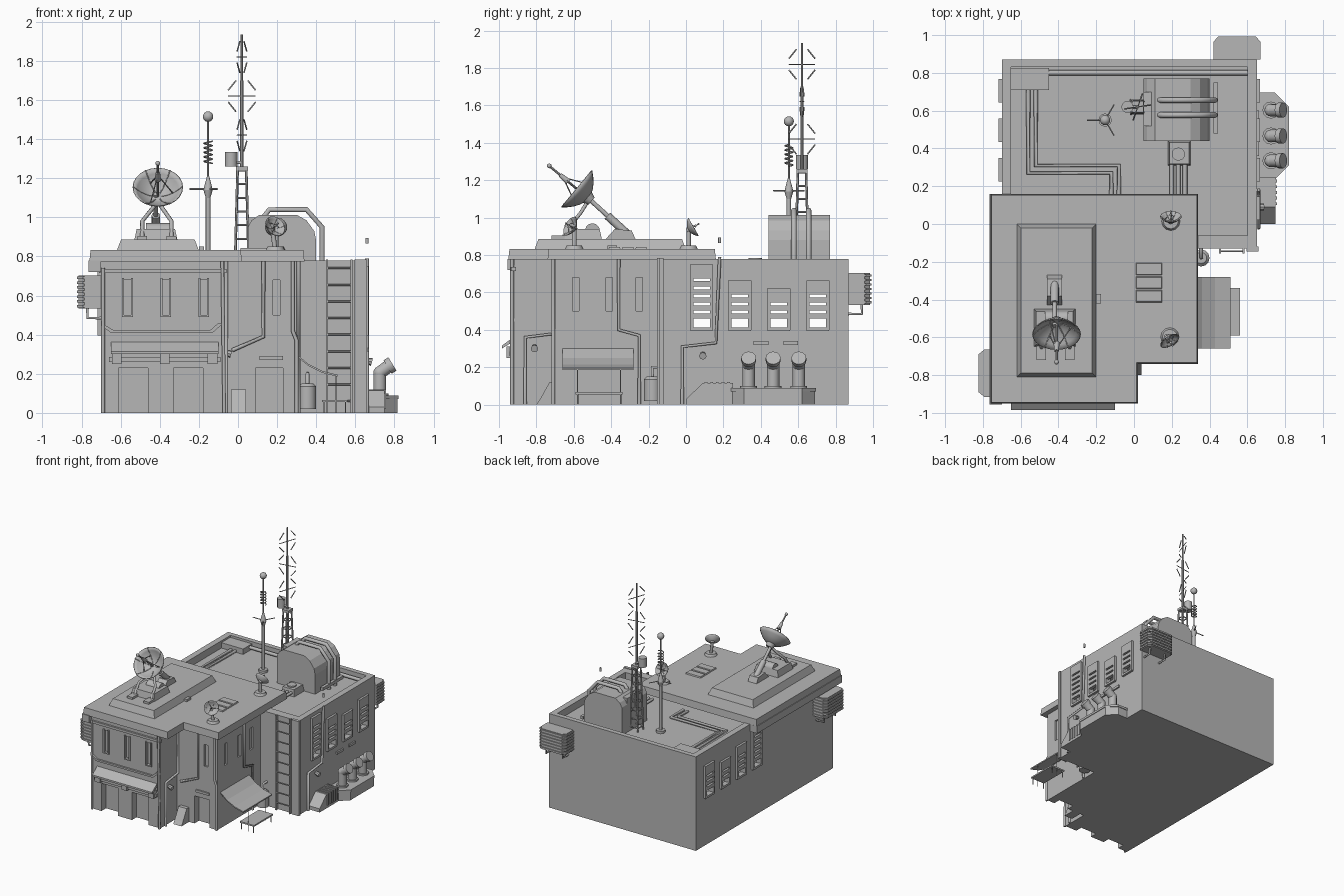
import bpy, bmesh
from math import sin, cos, pi, radians
from mathutils import Vector, Matrix

if "Cube" in bpy.data.objects:
    bpy.data.objects.remove(bpy.data.objects["Cube"])


def finish(name, bm, smooth=False):
    bmesh.ops.recalc_face_normals(bm, faces=bm.faces)
    me = bpy.data.meshes.new(name)
    bm.to_mesh(me)
    bm.free()
    if smooth:
        me.shade_smooth()
        me.set_sharp_from_angle(angle=radians(40))
    o = bpy.data.objects.new(name, me)
    bpy.context.collection.objects.link(o)
    return o


def prism(name, pts, axis, lo, hi, taper=0):
    """Extrude a 2D profile along an axis; taper pulls the far end inwards."""
    place = {'x': lambda a, b, c: (c, a, b), 'y': lambda a, b, c: (a, c, b), 'z': lambda a, b, c: (a, b, c)}[axis]
    bm = bmesh.new()
    mx = sum(p[0] for p in pts) / len(pts)
    my = sum(p[1] for p in pts) / len(pts)
    inset = lambda v, m: v - taper * (1 if v > m else -1)
    a = [bm.verts.new(place(p[0], p[1], lo)) for p in pts]
    b = [bm.verts.new(place(inset(p[0], mx), inset(p[1], my), hi)) for p in pts]
    bm.faces.new(a)
    bm.faces.new(b)
    for i in range(len(pts)):
        j = (i + 1) % len(pts)
        bm.faces.new((a[i], a[j], b[j], b[i]))
    return finish(name, bm)


def box(name, x0, x1, y0, y1, z0, z1, taper=0):
    return prism(name, [(x0, y0), (x1, y0), (x1, y1), (x0, y1)], 'z', z0, z1, taper)


def cyl(name, p0, p1, r0, r1=None, n=12):
    p0, p1 = Vector(p0), Vector(p1)
    d = p1 - p0
    bm = bmesh.new()
    m = Matrix.Translation((p0 + p1) / 2) @ d.to_track_quat('Z', 'Y').to_matrix().to_4x4()
    bmesh.ops.create_cone(bm, cap_ends=True, segments=n, radius1=r0, radius2=r0 if r1 is None else r1,
                          depth=d.length, matrix=m)
    return finish(name, bm, True)


def ball(name, c, r):
    bm = bmesh.new()
    bmesh.ops.create_uvsphere(bm, u_segments=14, v_segments=8, radius=r, matrix=Matrix.Translation(c))
    return finish(name, bm, True)


def tube(name, pts, r):
    cu = bpy.data.curves.new(name, 'CURVE')
    cu.dimensions = '3D'
    cu.bevel_depth, cu.bevel_resolution, cu.use_fill_caps = r, 1, True
    s = cu.splines.new('POLY')
    s.points.add(len(pts) - 1)
    for p, q in zip(s.points, pts):
        p.co = (*q, 1)
    o = bpy.data.objects.new(name, cu)
    bpy.context.collection.objects.link(o)
    return o


def cut(o, *dims):
    for d in dims:
        c = box('cutter', *d)
        m = o.modifiers.new('cut', 'BOOLEAN')
        m.operation, m.solver, m.object = 'DIFFERENCE', 'EXACT', c
        bpy.context.view_layer.objects.active = o
        bpy.ops.object.modifier_apply(modifier=m.name)
        bpy.data.objects.remove(c)


def dish(name, centre, aim, R, depth, feed):
    """Bowl with its rim at centre, inner ribs and a feed on three struts."""
    rot = Vector(aim).to_track_quat('Z', 'Y').to_matrix().to_4x4()
    M = Matrix.Translation(centre) @ rot
    bm = bmesh.new()
    n, rings = 24, []
    for t in (0.15, 0.4, 0.65, 0.85, 1):
        rings.append([bm.verts.new(M @ Vector((R*t*cos(2*pi*i/n), R*t*sin(2*pi*i/n), depth*(t*t - 1)))) for i in range(n)])
    bm.faces.new(rings[0])
    for a, b in zip(rings, rings[1:]):
        for i in range(n):
            bm.faces.new((a[i], a[(i+1) % n], b[(i+1) % n], b[i]))
    o = finish(name, bm, True)
    s = o.modifiers.new('thickness', 'SOLIDIFY')
    s.thickness, s.offset = R * 0.04, 0
    for k in range(6):
        c, q = cos(k*pi/3), sin(k*pi/3)
        tube(name + '_rib', [M @ Vector((R*t*c, R*t*q, depth*(t*t - 1) + .003)) for t in (.1, .4, .7, 1)], R*.02)
        if k % 2 == 0:
            tube(name + '_strut', [M @ Vector((R*.6*c, R*.6*q, -depth*.6)), M @ Vector((0, 0, feed*.5))], R*.025)
    cyl(name + '_feed', M @ Vector((0, 0, -depth)), M @ Vector((0, 0, feed)), R*.05, n=8)
    cyl(name + '_feed_horn', M @ Vector((0, 0, feed*.3)), M @ Vector((0, 0, feed*.6)), R*.13, R*.09)
    ball(name + '_feed_tip', M @ Vector((0, 0, feed)), R*.1)
    cyl(name + '_hub', M @ Vector((0, 0, -depth*1.3)), M @ Vector((0, 0, -depth*.9)), R*.2, R*.3)


# rear block: hollow, with a sunken roof and louvred windows right through
rear = box('rear_block', -.70, .65, -.13, .87, 0, .78)
wins = [(.083, .75), (.287, .665), (.496, .62), (.705, .665)]
cut(rear, (-.65, .60, -.06, .83, .72, 1), (-.67, .62, -.10, .84, .03, .69),
    *[(-1, 1, y - .045, y + .045, .41, min(t - .06, .68)) for y, t in wins])
for s, wx in ((1, .65), (-1, -.70)):
    for y, t in wins:
        xs = sorted((wx - s*.01, wx + s*.018))
        for e in (-.053, .053):
            box('window_jamb', *xs, y + e - .009, y + e + .009, .40, t)
        box('window_header', *xs, y - .06, y + .06, t - .06, t)
        box('window_sill', *xs, y - .06, y + .06, .395, .412)
        z = .46
        while z < t - .07:
            box('window_slat', *xs, y - .05, y + .05, z, z + .028)
            z += .043

# front block with door and slit window recesses
foot = [(-.70, -.12), (-.70, -.92), (-.07, -.92), (-.07, -.70), (.30, -.70), (.30, -.12)]
front = prism('front_block', foot, 'z', 0, .775)
slits = [(x - .022, x + .022, -1, -.905, .50, .68) for x in (-.565, -.37, -.175)]
side_slits = [(.285, .4, y - .018, y + .018, .50, .68) for y in (-.59, -.41, -.25)]
doors = [(-.61, -.46, -1, -.86, -.1, .23), (-.33, -.18, -1, -.86, -.1, .23), (.09, .23, -.8, -.64, -.1, .23)]
cut(front, *slits, *side_slits, (.18, .215, -.8, -.685, .50, .68), *doors)
for a, b, _, _, z0, z1 in slits:
    for x in (a, b):
        box('slit_frame', x - .005, x + .005, -.93, -.91, z0 - .01, z1 + .01)
    box('slit_frame_sill', a, b, -.93, -.91, z0 - .01, z0)
prism('facade_band', [(-.70, .47), (-.69, .455), (-.64, .425), (-.14, .425), (-.10, .46), (-.07, .46),
                      (-.07, .445), (-.09, .445), (-.13, .41), (-.65, .41), (-.70, .445)], 'y', -.935, -.91)
box('facade_cornice', -.71, -.06, -.935, -.91, .715, .735)

# roof slab, raised platform and hatch
prism('roof_slab', [(-.76, .16), (-.76, -.95), (.02, -.95), (.02, -.74), (.34, -.74), (.34, .16)], 'z', .775, .832, .006)
box('slab_lip', -.765, -.70, -.955, .16, .72, .78)
box('roof_platform', -.62, -.20, -.81, 0, .83, .887, .022)
for i in range(3):
    box('roof_hatch', .01, .15, -.415 + i*.072, -.35 + i*.072, .83, .842, .004)
box('platform_latch', -.20, -.175, -.42, -.37, .83, .85)

# large dish and its mount
dish('large_dish', (-.41, -.585, 1.155), (0, -.77, .64), .127, .08, .19)
box('dish_base', -.53, -.31, -.65, -.45, .885, .94, .012)
cyl('dish_motor', (-.47, -.5, .93), (-.35, -.5, .93), .04)
cyl('dish_arm_lower', (-.42, -.31, .91), (-.42, -.42, 1.01), .022)
cyl('dish_arm', (-.42, -.31, .91), (-.42, -.54, 1.12), .012)
prism('dish_arm_foot', [(-.43, .885), (-.27, .885), (-.29, .93), (-.38, .94)], 'x', -.46, -.38)
for x in (-.49, -.34):
    box('dish_foot', x - .025, x + .025, -.72, -.58, .885, .905)
    tube('dish_leg', [(x, -.66, .89), (x, -.60, .98), (x*.5 - .205, -.56, 1.03), (-.41, -.53, 1.08)], .011)

# small roof dishes
for c, aim in (((.19, -.62, .955), (.45, -.75, .45)), ((.195, .04, .95), (0, .86, .5))):
    dish('small_dish', c, aim, .056, .032, .03)
    back = Vector(c) - Vector(aim) * .03
    cyl('small_dish_post', (c[0], back.y, .83), back, .012)
    cyl('small_dish_base', (c[0], back.y, .83), (c[0], back.y, .85), .05, .04)

# coil antenna
ax, ay = -.153, .55
cyl('coil_antenna_pole', (ax, ay, .72), (ax, ay, 1.13), .012)
cyl('coil_antenna_base', (ax, ay, .72), (ax, ay, .74), .035)
cyl('coil_antenna_lower_cone', (ax, ay, 1.10), (ax, ay, 1.14), .012, .024)
cyl('coil_antenna_cone', (ax, ay, 1.14), (ax, ay, 1.21), .024, .006)
cyl('coil_antenna_rod', (ax, ay, 1.2), (ax, ay, 1.5), .005, n=6)
tube('antenna_coil', [(ax + .021*cos(t*pi/5), ay + .021*sin(t*pi/5), 1.275 + t*.0023) for t in range(51)], .004)
ball('coil_antenna_ball', (ax, ay, 1.515), .027)
for k in range(3):
    a = radians(60 + 120*k)
    cyl('antenna_spoke', (ax, ay, 1.145), (ax + .095*cos(a), ay + .095*sin(a), 1.145), .004, n=6)

# lattice mast with crossed aerial elements
mx, my = .02, .62
corners = [(-1, -1), (1, -1), (1, 1), (-1, 1)]
for i, (a, b) in enumerate(corners):
    c, d = corners[(i + 1) % 4]
    cyl('mast_leg', (mx + a*.036, my + b*.036, .72), (mx + a*.022, my + b*.022, 1.25), .007, n=6)
    for k in range(8):
        w, z = .036 - .014*k/7.5, .75 + k*.07
        cyl('mast_rung', (mx + a*w, my + b*w, z), (mx + c*w, my + d*w, z), .005, n=6)
box('mast_cap', mx - .03, mx + .03, my - .03, my + .03, 1.24, 1.26)
cyl('mast_pole', (mx, my, 1.24), (mx, my, 1.70), .009, n=8)
cyl('mast_tip', (mx, my, 1.70), (mx, my, 1.935), .006, n=8)
cyl('mast_box', (-.035, my, 1.26), (-.035, my, 1.335), .032)
cyl('mast_box_bracket', (-.035, my, 1.28), (mx, my, 1.28), .008)
for z, ux, uy in ((1.82, .35, 1), (1.62, 1, .15), (1.42, .35, 1)):
    for s in (-1, 1):
        P = lambda r, h: (mx + s*ux*r, my + s*uy*r, z + h)
        tube('aerial_arm', [P(0, 0), P(.07, 0)], .003)
        for v in (-1, 1):
            tube('aerial_chevron', [P(.03, v*.08), P(.07, v*.03)], .004)

# roof plant housing with pipes and duct
prism('plant_housing', [(.05, .72), (.05, .95), (.07, .985), (.11, 1.013), (.30, 1.013), (.35, .985), (.39, .93), (.40, .88),
                        (.40, .72)], 'y', .44, .77)
box('plant_side_box', .05, .17, .52, .70, .72, 1.0)
for y in (.577, .656):
    tube('plant_pipe', [(.13, y, 1.0), (.16, y, 1.04), (.35, y, 1.04), (.43, y, .95), (.43, y, .72)], .015)
box('plant_pipe_rack', .42, .445, .48, .75, .745, .77)
box('plant_duct', .18, .30, .31, .44, .72, .775, .008)
cyl('plant_duct_cap', (.235, .37, .775), (.235, .37, .785), .035)
for x in (.20, .235, .27):
    tube('plant_feed_pipe', [(x, .15, .745), (x, .33, .745)], .012)
box('roof_corner_box', -.65, -.45, .71, .825, .72, .765)
for d in (0, .04):
    tube('roof_floor_pipe', [(-.56 + d, .72, .73), (-.56 + d, .27 + d, .73), (-.12 + d, .27 + d, .73), (-.12 + d, .15, .73)], .012)
tube('roof_back_pipe', [(-.45, .80, .745), (.60, .80, .745)], .014)

# finned wall units on the left and back walls
for loc, ang in (((-.70, -.79, .615), pi/2), ((.545, .87, .615), 0)):
    M = Matrix.Translation(loc) @ Matrix.Rotation(ang, 4, 'Z')
    shape = lambda w, d: [(-w, 0), (w, 0), (w, d - .03), (w - .025, d), (-w + .025, d), (-w, d - .03)]
    parts = [prism('wall_unit', shape(.118, .115), 'z', -.082, .088)]
    parts += [prism('wall_unit_fin', shape(.125, .123), 'z', z*.024 - .075, z*.024 - .062) for z in range(7)]
    parts += [tube('wall_unit_pipe', [(x, .07, -.08), (x, .07, -.13), (x, 0, -.13)], .008) for x in (-.07, .08)]
    for o in parts:
        o.matrix_world = M

# front awning and side awning with counter
prism('front_awning', [(-.91, .37), (-.985, .315), (-.985, .30), (-.91, .345)], 'x', -.65, -.10)
box('front_awning_rail', -.66, -.09, -.945, -.915, .26, .285)
for x in (-.62, -.375, -.13):
    box('front_awning_bracket', x - .025, x + .025, -.96, -.91, .25, .31)
prism('side_awning', [(.30, .30), (.36, .25), (.43, .215), (.51, .195), (.51, .185), (.43, .205), (.36, .24), (.30, .29)],
      'y', -.66, -.28)
box('side_counter', .43, .56, -.59, -.34, .055, .067)
for y in (-.58, -.35):
    cyl('awning_pole', (.50, y, 0), (.50, y, .19), .003, n=6)
    for x in (.44, .55):
        cyl('counter_leg', (x, y, 0), (x, y, .06), .004, n=6)

# ladder and corner column
for x in (.455, .58):
    box('ladder_rail', x - .005, x + .005, -.155, -.13, 0, .785)
for k in range(9):
    cyl('ladder_rung', (.455, -.145, .06 + k*.085), (.58, -.145, .06 + k*.085), .005, n=6)
box('corner_column', .595, .66, -.145, -.12, 0, .785)

# exhaust stacks on a chamfered plinth, and the sloped side duct
prism('exhaust_plinth', [(.65, .24), (.74, .24), (.815, .31), (.815, .62), (.74, .69), (.65, .69)], 'z', 0, .075)
prism('plinth_rim', [(.65, .235), (.745, .235), (.82, .31), (.82, .62), (.745, .695), (.65, .695)], 'z', .07, .088)
for y in (.335, .466, .603):
    cyl('exhaust_collar', (.725, y, .08), (.725, y, .10), .045)
    cyl('exhaust_stack', (.725, y, .08), (.725, y, .205), .033)
    ball('exhaust_elbow', (.725, y, .205), .034)
    cyl('exhaust_bend', (.725, y, .205), (.77, y, .238), .033)
    cyl('exhaust_mouth', (.765, y, .235), (.79, y, .25), .04)
prism('side_duct', [(0, 0), (0, .03), (.09, .115), (.25, .115), (.25, 0)], 'x', .65, .75)
for k in range(5):
    box('side_duct_louvre', .66, .756, .10 + k*.03, .115 + k*.03, .02, .12)

# ground items by the walls
prism('sloped_vent', [(-.80, 0), (-.78, .03), (-.73, .12), (-.70, .12), (-.70, 0)], 'x', -.035, .04)
cyl('barrel', (.355, -.18, .02), (.355, -.18, .135), .045)
cyl('barrel_lid', (.355, -.18, .135), (.355, -.18, .15), .045, .03)
tube('barrel_pipe', [(.355, -.18, .14), (.355, -.18, .20), (.355, -.12, .20)], .01)
box('meter_box', .30, .325, -.13, -.09, .13, .17)
cyl('loose_cap', (.66, .18, .865), (.66, .18, .895), .008)

# cables, lamps and slot vents on the walls
for pts in ([(-.06, -.70, .775), (-.06, -.70, .38), (-.06, -.86, .36), (-.06, -.86, 0)],
            [(.31, -.36, .775), (.31, -.36, .40), (.31, -.25, .37), (.31, -.25, 0)],
            [(.66, .18, .79), (.66, .16, .33), (.66, -.02, .31), (.66, -.02, 0)],
            [(.13, -.71, .775), (.13, -.71, .39), (-.03, -.71, .32)],
            [(-.08, -.93, .775), (-.07, -.93, 0)], [(-.69, -.93, .74), (-.69, -.93, 0)],
            [(.28, -.71, .775), (.28, -.71, .42), (.30, -.71, .37), (.30, -.71, 0)]):
    tube('wall_cable', pts, .010)
for p in ((-.07, -.81, .31), (.65, .09, .27)):
    cyl('wall_lamp', p, (p[0] + .035, p[1], p[2] - .01), .014, .02, 8)
box('front_slot_vent', .11, .23, -.712, -.69, .27, .29)
for y in (.40, .56):
    box('side_slot_vent', .64, .662, y - .04, y + .04, .32, .34)

# one dark grey paint on every part
paint = bpy.data.materials.new('dark_grey')
paint.diffuse_color = (.47, .47, .47, 1)
paint.use_nodes = True
paint.node_tree.nodes["Principled BSDF"].inputs["Base Color"].default_value = paint.diffuse_color
for o in bpy.context.scene.objects:
    o.data.materials.append(paint)
